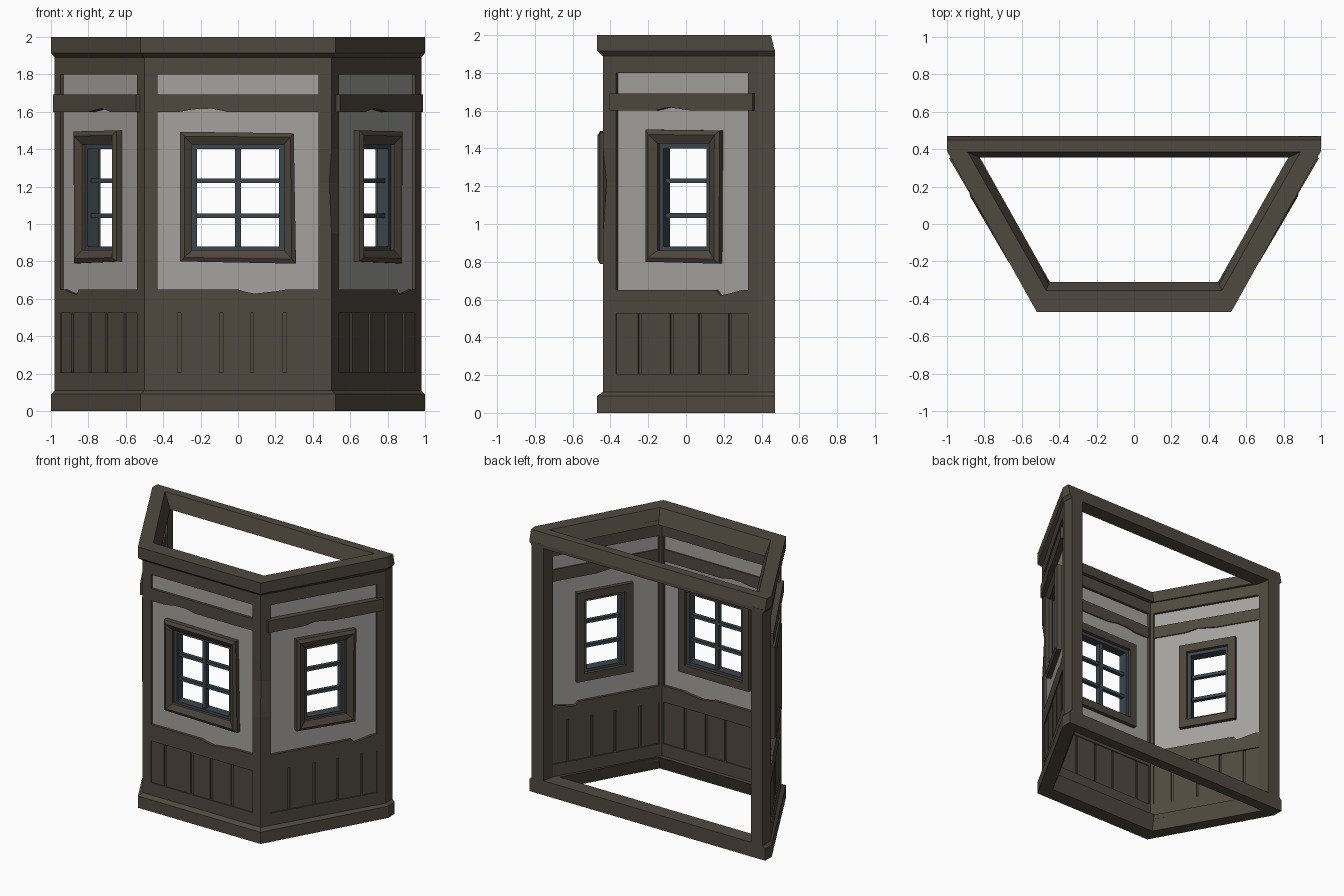
import bpy, bmesh
from mathutils import Vector

if "Cube" in bpy.data.objects:
    bpy.data.objects.remove(bpy.data.objects["Cube"])


def material(name, rgb):
    m = bpy.data.materials.new(name)
    m.diffuse_color = (*rgb, 1)
    m.use_nodes = True
    m.node_tree.nodes["Principled BSDF"].inputs["Base Color"].default_value = m.diffuse_color
    return m


WOOD = material("dark_wood", (0.080, 0.068, 0.049))
TRIM = material("window_wood", (0.074, 0.060, 0.044))
PLASTER = material("grey_plaster", (0.370, 0.360, 0.340))
METAL = material("blue_grey_metal", (0.045, 0.060, 0.072))


def loft(name, loops, mat, ring=False):
    """Bridge loops of points; cap the ends, or join last to first if ring."""
    bm = bmesh.new()
    rows = [[bm.verts.new(p) for p in loop] for loop in loops]
    n = len(rows[0])
    pairs = list(zip(rows, rows[1:])) + ([(rows[-1], rows[0])] if ring else [])
    for a, b in pairs:
        for i in range(n):
            j = (i + 1) % n
            bm.faces.new((a[i], a[j], b[j], b[i]))
    if not ring:
        bm.faces.new(rows[0])
        bm.faces.new(rows[-1])
    bmesh.ops.recalc_face_normals(bm, faces=bm.faces)
    me = bpy.data.meshes.new(name)
    bm.to_mesh(me)
    bm.free()
    me.materials.append(mat)
    ob = bpy.data.objects.new(name, me)
    bpy.context.collection.objects.link(ob)
    return ob


class Wall:
    """Wall plane: u along, z up, d outwards from the timber face."""
    def __init__(self, name, c, u, n, flip=1):
        self.name, self.c, self.u, self.n, self.flip = name, Vector(c), Vector(u), Vector(n), flip

    def pts(self, uz, d):
        out = []
        for u, z in uz:
            p = self.c + self.u * u + self.n * d
            out.append((p.x * self.flip, p.y, z))
        return out

    def prism(self, part, uz, d0, d1, mat):
        loft(f"{self.name}_{part}", [self.pts(uz, d0), self.pts(uz, d1)], mat)

    def box(self, part, u0, u1, z0, z1, d0, d1, mat):
        self.prism(part, rect(u0, u1, z0, z1), d0, d1, mat)

    def ring(self, part, steps, mat):
        loft(f"{self.name}_{part}", [self.pts(uz, d) for uz, d in steps], mat, True)


def rect(u0, u1, z0, z1):
    return [(u0, z0), (u1, z0), (u1, z1), (u0, z1)]


def build_wall(w, u0, u1, grooves, centre, half_out, half_in, frame, rail_chip, beam_chip, beam, upright):
    c = centre
    # Plaster with a window opening
    hole = rect(c - half_in - .02, c + half_in + .02, .84, 1.44)
    sheet = rect(u0 - .01, u1 + .01, .6, 1.82)
    w.ring("plaster", [(sheet, -.02), (hole, -.02), (hole, -.08), (sheet, -.08)], PLASTER)
    # Timber rails, the middle one with a worn upper edge
    w.box("lower_rail", u0, u1, .08, .205, -.10, 0, WOOD)
    w.prism("middle_rail", [(u0, .525), (u1, .525), (u1, .65)] + rail_chip + [(u0, .65)], -.10, 0, WOOD)
    w.box("upper_rail", u0, u1, 1.80, 1.92, -.10, 0, WOOD)
    # Cross beam with a worn lower edge
    b0, b1, bd = beam
    w.prism("cross_beam", [(b0, 1.60)] + beam_chip + [(b1, 1.60), (b1, 1.692), (b0, 1.692)], -.09, bd, WOOD)
    # Plank panelling over a recessed core
    w.box("panel_core", u0, u1, .19, .54, -.08, -.02, WOOD)
    edges = [u0] + grooves + [u1]
    for i, (a, b) in enumerate(zip(edges, edges[1:])):
        w.box(f"plank_{i}", a + (.009 if i else 0), b - (.009 if b != u1 else 0), .2, .53, -.092, -.008, WOOD)
    # Crooked timber window surround, bevelled on the outside
    o = [(c + s * half_out + du, z) for s, du, z in frame]
    i = rect(c - half_in, c + half_in, .86, 1.425)
    m = [(a + (p - a) * .35, b + (q - b) * .35) for (a, b), (p, q) in zip(o, i)]
    back = rect(c - half_out + .01, c + half_out - .01, .80, 1.485)
    w.ring("window_surround", [(o, -.025), (o, .015), (m, .028), (i, .005), (i, -.11), (back, -.11), (back, -.05)], TRIM)
    # Metal sash and glazing bars
    s = rect(c - half_in + .025, c + half_in - .025, .88, 1.40)
    w.ring("sash", [(i, -.015), (s, -.015), (s, -.085), (i, -.085)], METAL)
    for k, z in enumerate((1.045, 1.23)):
        w.box(f"glazing_bar_{k}", c - half_in + .01, c + half_in - .01, z - .012, z + .012, -.065, -.035, METAL)
    if upright:
        w.box("upright_bar", c - .015, c + .015, .87, 1.41, -.07, -.03, METAL)


# Front wall
build_wall(Wall("front", (0, -.44), (1, 0), (0, -1)), -.43, .43, [-.315, -.09, .075, .25], 0, .31, .245,
           [(-1, 0, .80), (1, 0, .788), (1, -.012, 1.485), (-1, 0, 1.493)],
           [(.26, .65), (.2, .64), (.09, .628), (.03, .64), (0, .65)],
           [(-.31, 1.60), (-.24, 1.613), (-.14, 1.617), (-.06, 1.60)], (-.44, .44, 0), True)

# Angled side walls, mirrored
for name, flip in (("right", 1), ("left", -1)):
    build_wall(Wall(name, (.74, -.03), (.505, .863), (.863, -.505), flip), -.395, .417,
               [-.255, -.06, .116, .30], .02, .225, .158,
               [(-1, 0, .80), (1, 0, .79), (1, .005, 1.495), (-1, 0, 1.50)],
               [(.375, .65), (.30, .632), (.245, .622), (.22, .65)],
               [(-.15, 1.60), (-.06, 1.618), (.08, 1.60)], (-.425, .455, .022), False)


# Corner posts, the right one chipped along its edge
def level(points, z, flip, chip=0):
    (x, y), rest = points[0], points[1:]
    return [((px) * flip, py, z) for px, py in [(x - chip * .6, y + chip)] + rest]


corner = [(.50, -.44), (.54, -.371), (.454, -.321), (.443, -.34), (.43, -.34), (.43, -.44)]
rear = [(.98, .38), (.98, .47), (.88, .47), (.863, .378), (.95, .328)]
for name, flip in (("right", 1), ("left", -1)):
    chips = [(.08, 0), (.95, 0), (1.22, .02), (1.40, 0), (1.92, 0)] if flip > 0 else [(.08, 0), (1.92, 0)]
    loft(f"{name}_corner_post", [level(corner, z, flip, c) for z, c in chips], WOOD)
    loft(f"{name}_rear_post", [level(rear, z, flip) for z in (.08, 1.92)], WOOD)


# Top and bottom ring beams
def plan(half, z):
    return [(x, y, z) for x, y in half] + [(-x, y, z) for x, y in reversed(half)]


outer = [(1, .47), (1, .39), (.52, -.47)]
outer_top = [(1, .45), (1, .39), (.52, -.47)]
face = [(.98, .47), (.98, .38), (.50, -.44)]
narrow = [(.89, .385), (.875, .36), (.47, -.355)]
wide = [(.825, .355), (.81, .33), (.45, -.31)]
loft("top_ring_beam", [plan(face, 1.89), plan(outer, 1.915), plan(outer_top, 2.0),
                       plan(narrow, 2.0), plan(wide, 1.89)], WOOD, True)
loft("bottom_ring_beam", [plan(face, .11), plan(outer, .09), plan(outer, 0),
                          plan(narrow, 0), plan(wide, .11)], WOOD, True)
